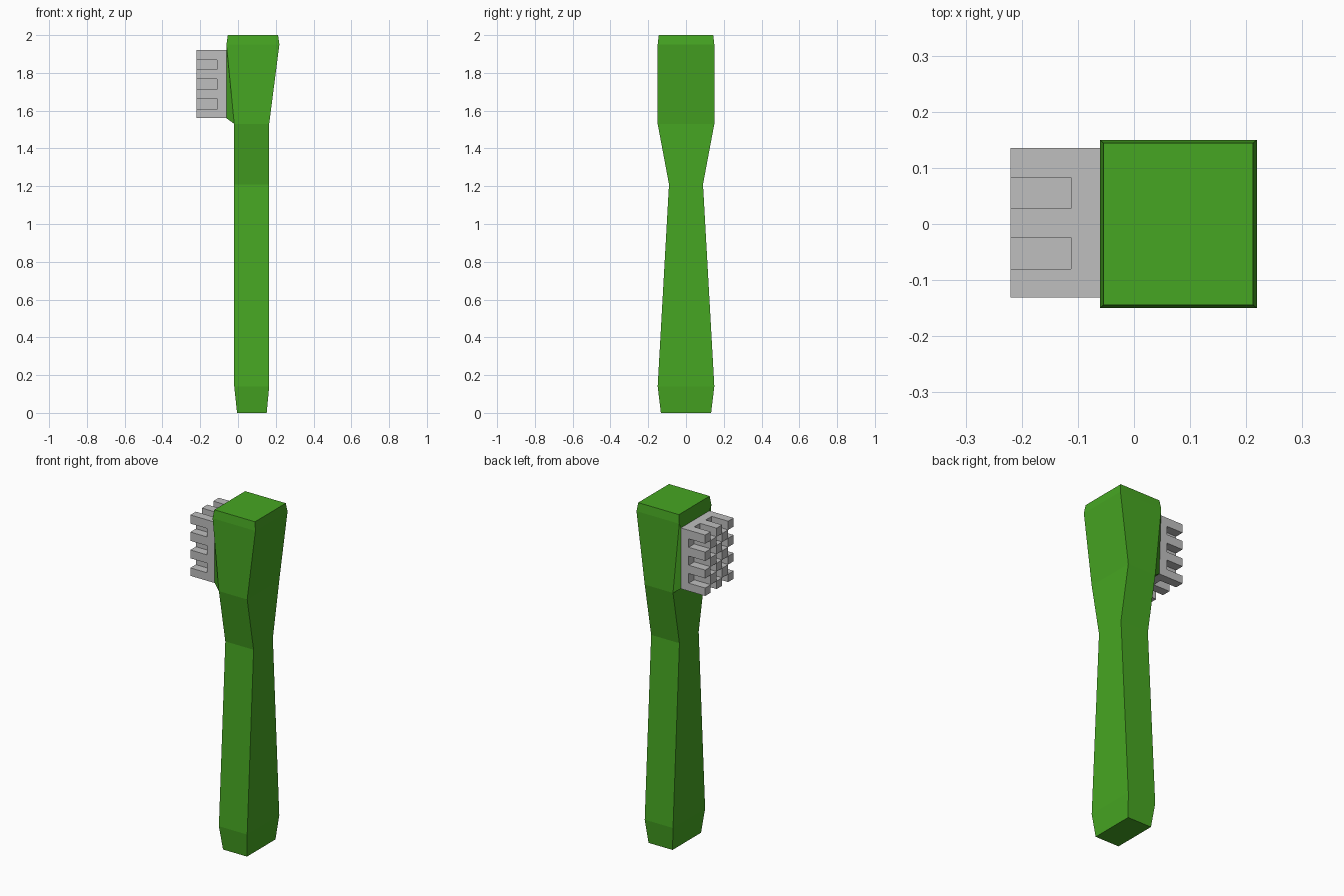
import bpy
import bmesh

cube = bpy.data.objects.get("Cube")
if cube:
    bpy.data.objects.remove(cube, do_unlink=True)


def make_material(name, color):
    mat = bpy.data.materials.new(name)
    mat.use_nodes = True
    mat.diffuse_color = color
    mat.node_tree.nodes["Principled BSDF"].inputs["Base Color"].default_value = color
    return mat


def finish(bm, name, mat):
    bmesh.ops.recalc_face_normals(bm, faces=bm.faces[:])
    mesh = bpy.data.meshes.new(name)
    bm.to_mesh(mesh)
    bm.free()
    mesh.materials.append(mat)
    obj = bpy.data.objects.new(name, mesh)
    bpy.context.collection.objects.link(obj)
    return obj


def add_box(bm, x, y, z):
    """Box from (low, high) pairs on each axis."""
    verts = bmesh.ops.create_cube(bm, size=1)["verts"]
    for v in verts:
        v.co = [pair[c > 0] for pair, c in zip((x, y, z), v.co)]


green = make_material("leaf green", (0.062, 0.38, 0.016, 1))
grey = make_material("light grey", (0.52, 0.52, 0.52, 1))

# Handle: rectangular sections (z, x low, x high, half depth) lofted upward
sections = [
    (0.00, -0.005, 0.152, 0.133),
    (0.14, -0.020, 0.165, 0.150),
    (1.21, -0.020, 0.165, 0.090),
    (1.53, -0.020, 0.165, 0.150),
    (1.95, -0.061, 0.219, 0.150),
    (2.00, -0.054, 0.212, 0.144),
]
bm = bmesh.new()
rings = []
for z, x0, x1, d in sections:
    corners = ((x0, -d), (x1, -d), (x1, d), (x0, d))
    rings.append([bm.verts.new((x, y, z)) for x, y in corners])
bm.faces.new(rings[0][::-1])
bm.faces.new(rings[-1])
for low, high in zip(rings, rings[1:]):
    for i in range(4):
        j = (i + 1) % 4
        face = bm.faces.new((low[i], low[j], high[j], high[i]))
        if low is rings[3] and i == 3:
            pad = face

# Upright mounting pad raised from the sloping side of the head
y_range, z_range, pad_x = (-0.131, 0.135), (1.56, 1.92), -0.061
bm.normal_update()
bmesh.ops.inset_individual(bm, faces=[pad], thickness=0.02)
for v in pad.verts:
    v.co = (pad_x, y_range[v.co.y > 0], z_range[v.co.z > 1.74])
finish(bm, "handle", green)

# Bristle block: solid backing with a checkerboard of square prongs
y_cuts = [y_range[0], -0.08, -0.024, 0.028, 0.083, y_range[1]]
z_cuts = [z_range[0], 1.607, 1.664, 1.713, 1.767, 1.819, 1.869, z_range[1]]
root_x, tip_x = -0.112, -0.22
bm = bmesh.new()
add_box(bm, (root_x, pad_x), y_range, z_range)
for i, ys in enumerate(zip(y_cuts, y_cuts[1:])):
    for j, zs in enumerate(zip(z_cuts, z_cuts[1:])):
        if i % 2 == j % 2:
            add_box(bm, (tip_x, root_x), ys, zs)
finish(bm, "bristles", grey)
